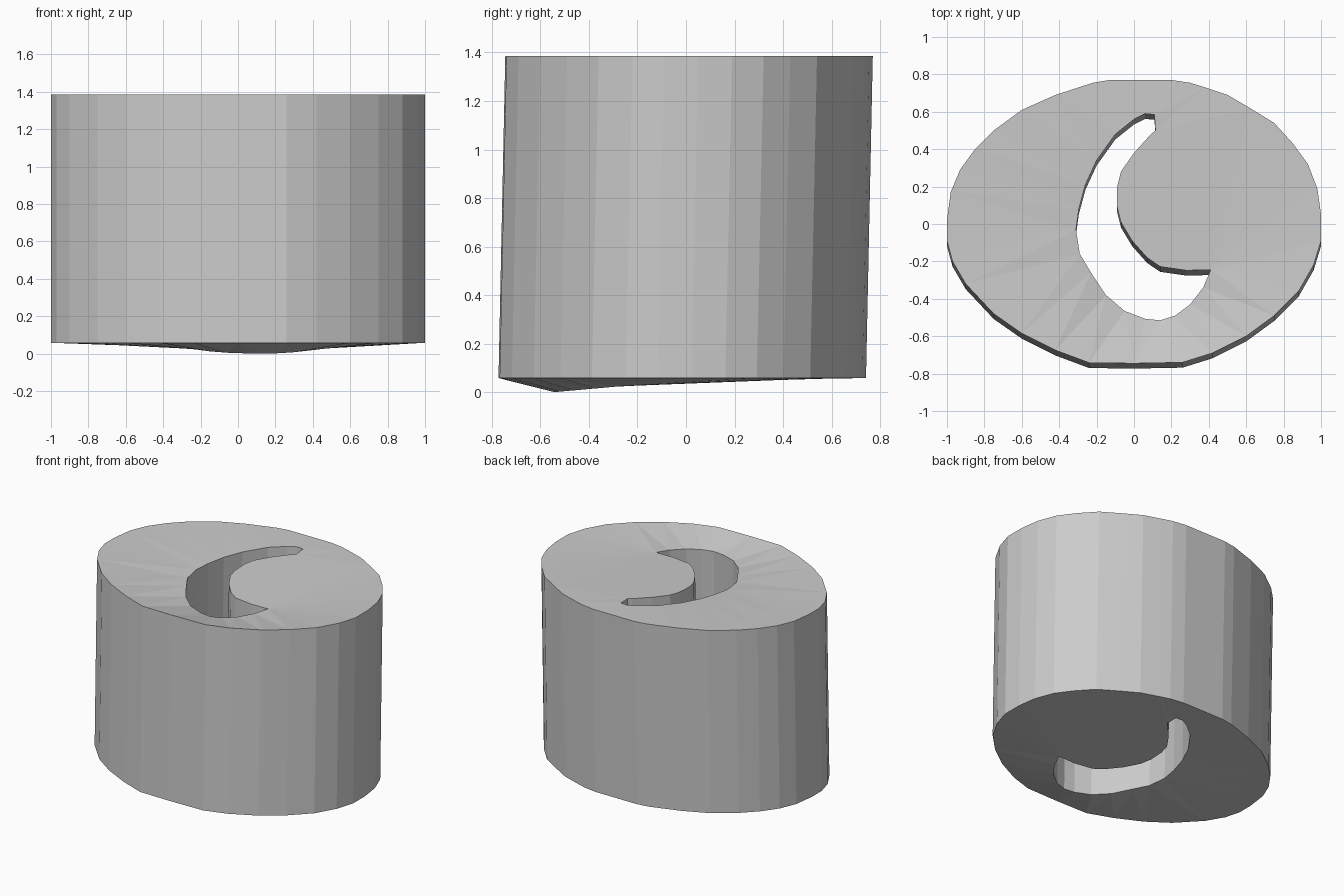
import bpy, bmesh
from mathutils import Vector

if "Cube" in bpy.data.objects:
    bpy.data.objects.remove(bpy.data.objects["Cube"])

# Plan outlines, measured on the top face
RIM = [(0.2, .77), (.3, .755), (.38, .73), (.5, .69), (.62, .62), (.75, .54), (.85, .43),
       (.93, .32), (.98, .19), (1, .05), (1, -.09), (.96, -.22), (.88, -.36), (.75, -.49),
       (.6, -.6), (.42, -.69), (.26, -.74), (0, -.745), (-.24, -.742), (-.42, -.675), (-.6, -.585),
       (-.75, -.48), (-.9, -.32), (-.97, -.2), (-1, -.09), (-1, .02), (-.98, .17), (-.93, .29),
       (-.85, .4), (-.75, .5), (-.6, .61), (-.42, .69), (-.22, .755), (-.13, .77)]
SLOT = [(.11, .585), (.112, .53), (.115, .5), (.09, .48), (0, .38), (-.07, .28), (-.09, .2),
        (-.09, .09), (-.07, .01), (-.01, -.09), (.07, -.18), (.14, -.228), (.28, -.248),
        (.41, -.245), (.37, -.34), (.3, -.43), (.22, -.49), (.14, -.515), (.06, -.507),
        (-.05, -.465), (-.15, -.38), (-.23, -.26), (-.29, -.16), (-.31, -.03), (-.295, .08),
        (-.26, .21), (-.2, .34), (-.1, .48), (0, .56), (.06, .59)]
LEAN = Vector((0, .028, 1.328))      # offset from bottom face to top face
RIM_Z = .058


def slot_height(y):
    """Height of the sagging inner edge: lowest at the front of the slot."""
    if y < -.245:
        return .024 * (y + .515) / .27
    return .024 + .034 * (y + .245) / .835


def add_loop(bm, points, height):
    verts = [bm.verts.new((x, y - LEAN.y, height(y))) for x, y in points]
    return [bm.edges.new((v, verts[(i + 1) % len(verts)])) for i, v in enumerate(verts)]


bm = bmesh.new()
# Bottom face with the crescent opening
edges = add_loop(bm, RIM, lambda y: RIM_Z) + add_loop(bm, SLOT, slot_height)
bmesh.ops.triangle_fill(bm, edges=edges, use_beauty=True, normal=(0, 0, 1))

# Leaning extrusion forms the walls and the dished top
ext = bmesh.ops.extrude_face_region(bm, geom=bm.faces[:], use_keep_orig=True)
top = [g for g in ext["geom"] if isinstance(g, bmesh.types.BMVert)]
bmesh.ops.translate(bm, verts=top, vec=LEAN)
bmesh.ops.recalc_face_normals(bm, faces=bm.faces[:])

mesh = bpy.data.meshes.new("crescent_slot_bead")
bm.to_mesh(mesh)
bm.free()
bead = bpy.data.objects.new("crescent_slot_bead", mesh)
bpy.context.collection.objects.link(bead)
